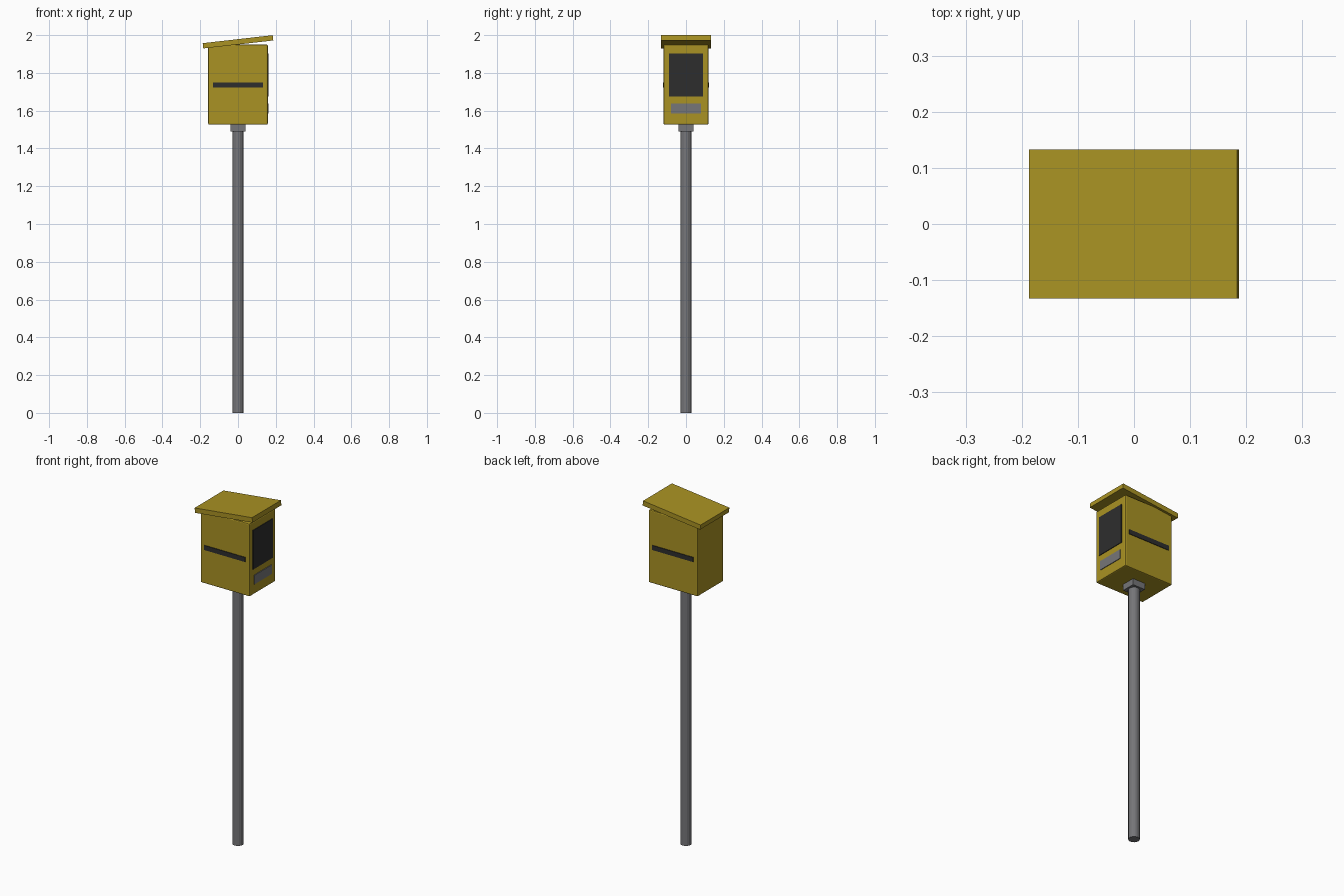
import bpy, math

cube = bpy.data.objects.get("Cube")
if cube:
    bpy.data.objects.remove(cube, do_unlink=True)


def material(name, rgb):
    m = bpy.data.materials.new(name)
    m.use_nodes = True
    m.diffuse_color = (*rgb, 1)
    m.node_tree.nodes["Principled BSDF"].inputs["Base Color"].default_value = (*rgb, 1)
    return m


yellow = material("yellow paint", (0.40, 0.29, 0.017))
steel = material("grey steel", (0.18, 0.18, 0.19))
black = material("dark plastic", (0.027, 0.027, 0.027))


def box(name, centre, size, mat, bevel=0, tilt=0):
    bpy.ops.mesh.primitive_cube_add(size=1, location=centre)
    o = bpy.context.object
    o.name = name
    o.scale = size
    bpy.ops.object.transform_apply(location=False, rotation=False, scale=True)
    o.rotation_euler.y = tilt
    o.data.materials.append(mat)
    if bevel:
        mod = o.modifiers.new("soft edges", "BEVEL")
        mod.width = bevel
        mod.segments = 2
    return o


# Post and square collar
bpy.ops.mesh.primitive_cylinder_add(vertices=16, radius=0.03, depth=1.5, location=(0, 0, 0.75))
post = bpy.context.object
post.name = "post"
post.data.materials.append(steel)
box("collar", (0, 0, 1.51), (0.08, 0.08, 0.04), steel)

# Housing with a sloping roof
box("housing", (0, 0, 1.738), (0.316, 0.238, 0.424), yellow, bevel=0.006)
box("roof", (0, 0, 1.9645), (0.373, 0.266, 0.028), yellow, tilt=-math.radians(6.5))

# Display window and label plate on the right end
box("window", (0.1585, 0, 1.789), (0.007, 0.18, 0.228), black)
box("label_plate", (0.1585, 0, 1.611), (0.007, 0.16, 0.053), steel)

# Vent slots on both long sides
for side, y in (("front", -1), ("back", 1)):
    box(side + "_vent", (0, y * 0.119, 1.736), (0.264, 0.007, 0.027), black)
